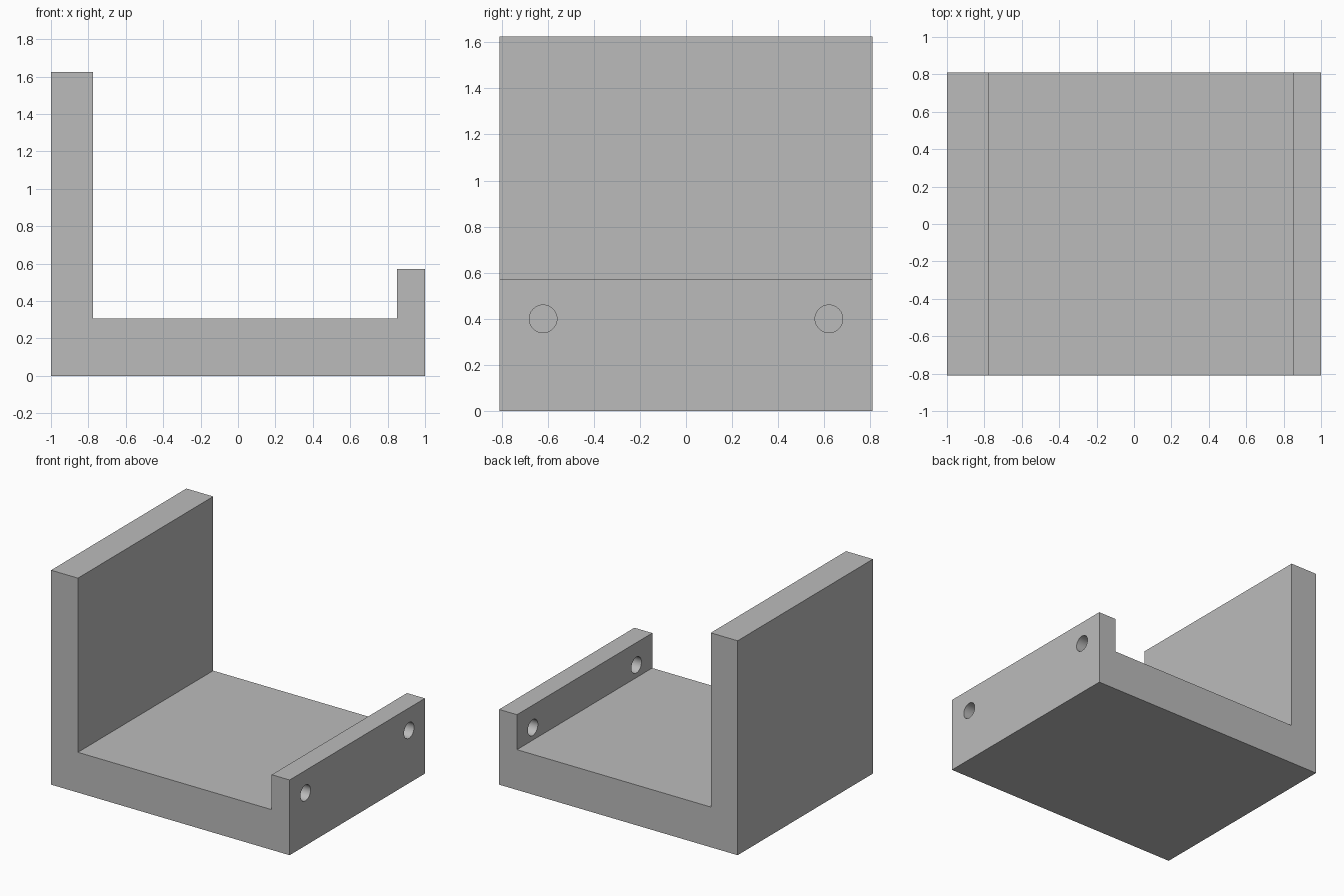
import bpy, bmesh, math
from mathutils import Matrix, Vector

cube = bpy.data.objects.get("Cube")
if cube:
    bpy.data.objects.remove(cube, do_unlink=True)

DEPTH = 1.62       # y extent
HOLE_R = 0.06
SIDES = 48


def link(name, bm):
    bmesh.ops.recalc_face_normals(bm, faces=bm.faces[:])
    mesh = bpy.data.meshes.new(name)
    bm.to_mesh(mesh)
    bm.free()
    obj = bpy.data.objects.new(name, mesh)
    bpy.context.collection.objects.link(obj)
    return obj


# Bracket body: side profile pushed from front to back
profile = [(-1, 0), (1, 0), (1, 0.57), (0.85, 0.57),
           (0.85, 0.305), (-0.775, 0.305), (-0.775, 1.625), (-1, 1.625)]
bm = bmesh.new()
face = bm.faces.new([bm.verts.new((x, -DEPTH / 2, z)) for x, z in profile])
side = bmesh.ops.extrude_face_region(bm, geom=[face])
bmesh.ops.translate(bm, vec=(0, DEPTH, 0),
                    verts=[g for g in side["geom"] if isinstance(g, bmesh.types.BMVert)])
bracket = link("bracket", bm)

gray = bpy.data.materials.new("plain gray")
gray.use_nodes = True
gray.diffuse_color = (0.5, 0.5, 0.5, 1)
gray.node_tree.nodes["Principled BSDF"].inputs["Base Color"].default_value = (0.5, 0.5, 0.5, 1)
bracket.data.materials.append(gray)


def drill(name, start, direction, length, tip):
    """Cut a round hole with a pointed end from start along direction."""
    bm = bmesh.new()
    bmesh.ops.create_cone(bm, cap_ends=True, segments=SIDES, radius1=HOLE_R,
                          radius2=HOLE_R, depth=length,
                          matrix=Matrix.Translation((0, 0, length / 2)))
    end = max(bm.faces, key=lambda f: f.calc_center_median().z)
    poked = bmesh.ops.poke(bm, faces=[end])
    poked["verts"][0].co.z += tip
    turn = Vector((0, 0, 1)).rotation_difference(Vector(direction)).to_matrix().to_4x4()
    bm.transform(Matrix.Translation(start) @ turn)
    cutter = link(name, bm)
    cutter.data.materials.append(gray)
    cutter.hide_render = True
    mod = bracket.modifiers.new(name, "BOOLEAN")
    mod.operation = "DIFFERENCE"
    mod.solver = "EXACT"
    mod.object = cutter
    bpy.context.view_layer.objects.active = bracket
    bpy.ops.object.modifier_apply(modifier=name)
    bpy.data.objects.remove(cutter, do_unlink=True)


# Blind holes in the tall wall, through holes in the low lip
for s in (-1, 1):
    drill("wall_hole", (-0.888, s * 0.586, 1.725), (0, 0, -1), 0.5, 0.035)
    drill("lip_hole", (1.1, s * 0.62, 0.4), (-1, 0, 0), 0.4, 0.035)

# Smooth hole walls, sharp edges
bpy.ops.object.select_all(action="DESELECT")
bracket.select_set(True)
bpy.context.view_layer.objects.active = bracket
bpy.ops.object.shade_smooth_by_angle(angle=math.radians(25))
